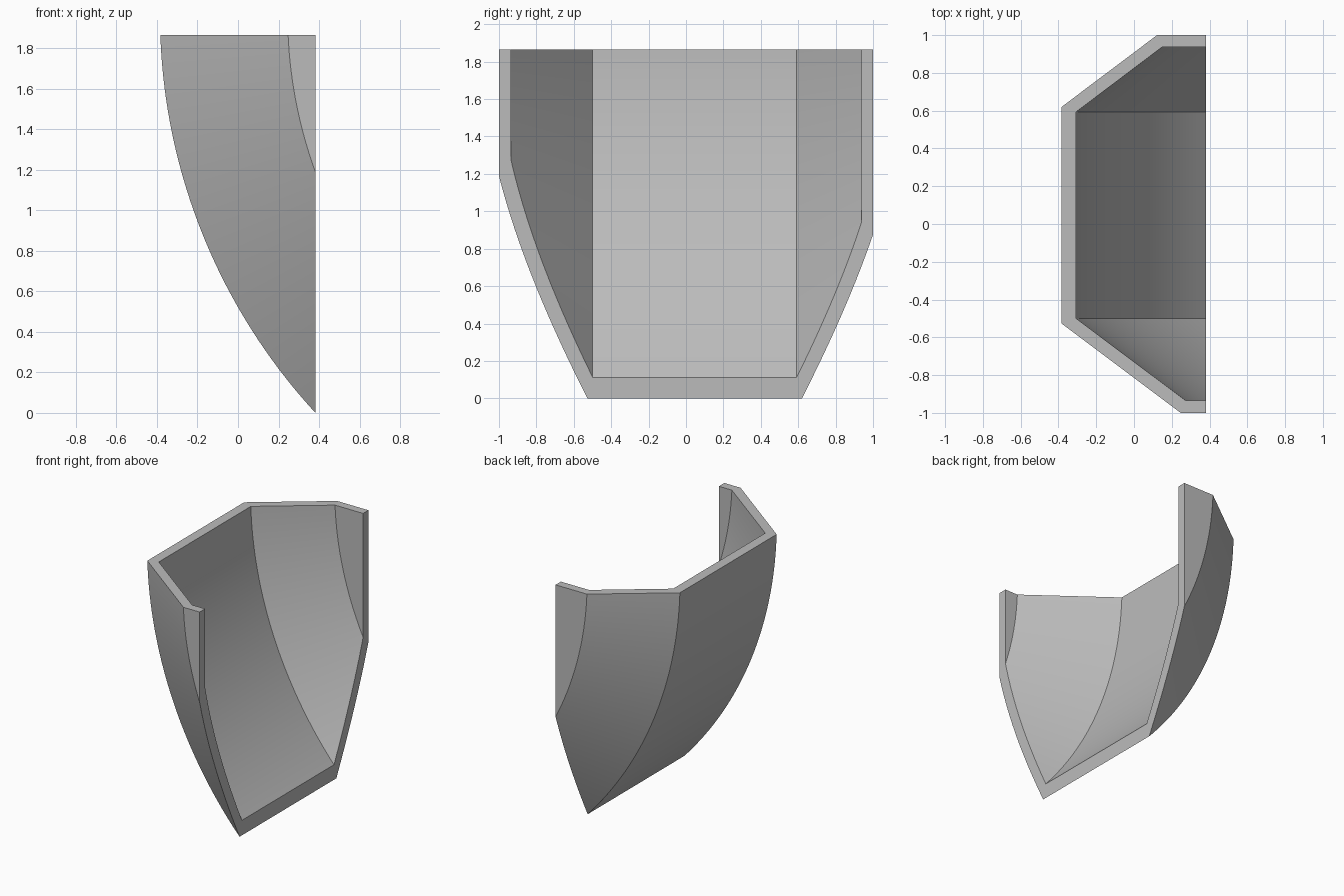
import bpy, bmesh, math
from mathutils import Vector, Matrix

if "Cube" in bpy.data.objects:
    bpy.data.objects.remove(bpy.data.objects["Cube"], do_unlink=True)

FRONT_X = 0.382                          # flat open side
TOP_Z = 1.867                            # flat rim
AXIS = Vector((2.517, 0, TOP_Z + 0.1))   # sweep axis, parallel to y
END_X = 0.42                             # arms overshoot, trimmed later
STEPS = 56
SWEEP = math.radians(45)

# Channel section at the rim: outer wall, then inner wall back again
outer = [(END_X, -1), (0.245, -1), (-0.385, -0.527), (-0.385, 0.62), (0.12, 1), (END_X, 1)]
inner = [(END_X, 0.937), (0.147, 0.937), (-0.31, 0.592), (-0.31, -0.499), (0.272, -0.935), (END_X, -0.935)]
section = [Vector((x, y, AXIS.z)) for x, y in outer + inner]


def trim(bm, point, normal):
    """Cut away everything beyond a plane and close the cut."""
    geom = bm.verts[:] + bm.edges[:] + bm.faces[:]
    bmesh.ops.bisect_plane(bm, geom=geom, plane_co=point, plane_no=normal,
                           clear_outer=True, dist=1e-6)
    rim = [e for e in bm.edges if e.is_boundary
           and all(abs((v.co - point).dot(normal)) < 1e-4 for v in e.verts)]
    bmesh.ops.holes_fill(bm, edges=rim, sides=0)


# Sweep the section around the axis
bm = bmesh.new()
rings = []
for i in range(STEPS + 1):
    turn = Matrix.Rotation(-SWEEP * i / STEPS, 4, 'Y')
    rings.append([bm.verts.new(AXIS + turn @ (p - AXIS)) for p in section])
for a, b in zip(rings, rings[1:]):
    for j in range(len(section)):
        k = (j + 1) % len(section)
        bm.faces.new((a[j], a[k], b[k], b[j]))

# Flat rim and flat open side
trim(bm, Vector((0, 0, TOP_Z)), Vector((0, 0, 1)))
trim(bm, Vector((FRONT_X, 0, 0)), Vector((1, 0, 0)))
bmesh.ops.recalc_face_normals(bm, faces=bm.faces)

# Stand on the ground
low = min(v.co.z for v in bm.verts)
bmesh.ops.translate(bm, verts=bm.verts, vec=(0, 0, -low))

mesh = bpy.data.meshes.new("curved_bucket_shell")
bm.to_mesh(mesh)
bm.free()
shell = bpy.data.objects.new("curved_bucket_shell", mesh)
bpy.context.collection.objects.link(shell)

# Plain grey
grey = bpy.data.materials.new("plain_grey")
grey.use_nodes = True
colour = (0.5, 0.5, 0.5, 1)
grey.diffuse_color = colour
grey.node_tree.nodes["Principled BSDF"].inputs["Base Color"].default_value = colour
mesh.materials.append(grey)

bpy.context.view_layer.objects.active = shell
shell.select_set(True)
bpy.ops.object.shade_smooth_by_angle(angle=math.radians(20))
